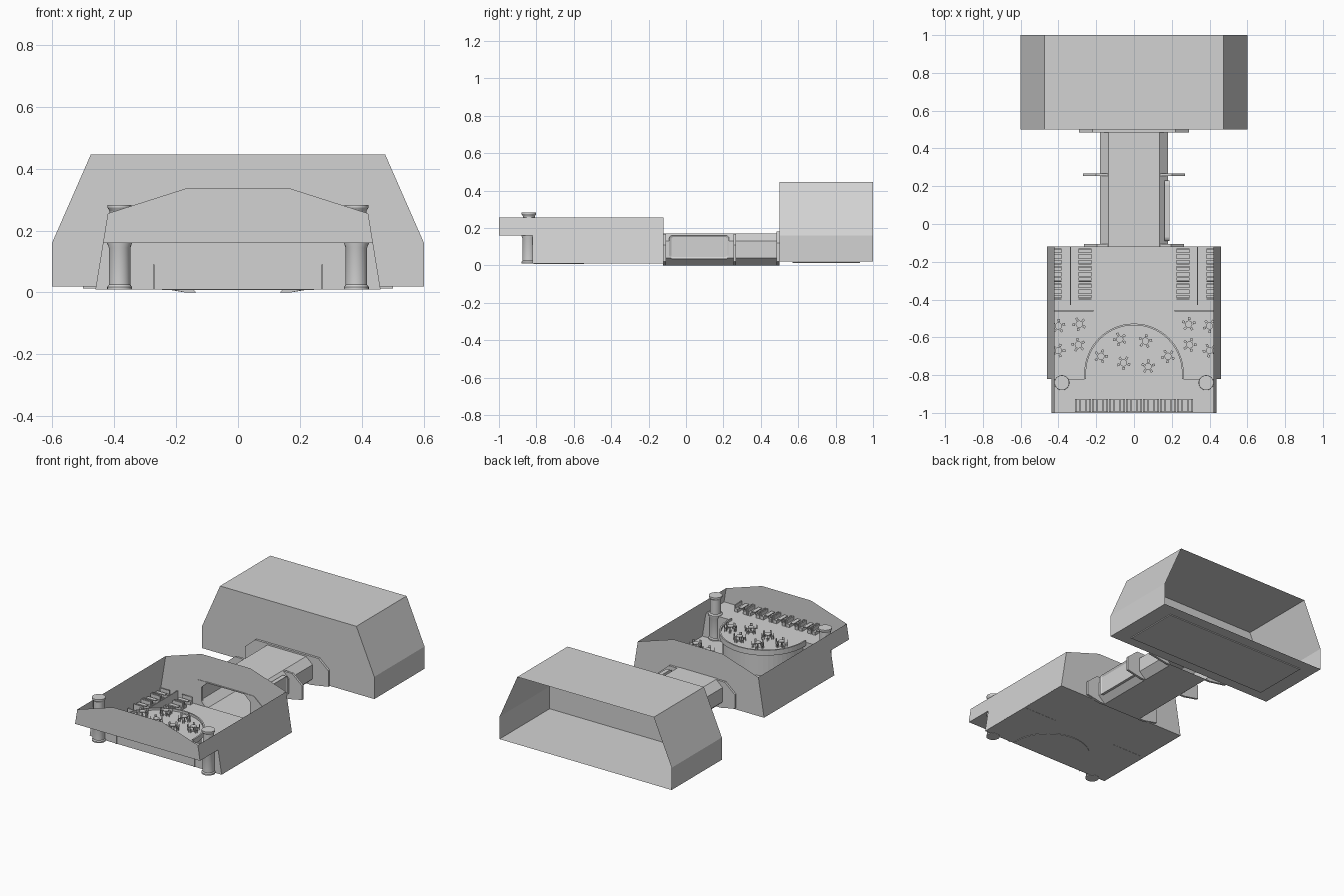
import bpy, bmesh, math
from mathutils import Matrix, Vector

if "Cube" in bpy.data.objects:
    bpy.data.objects.remove(bpy.data.objects["Cube"], do_unlink=True)

grey = bpy.data.materials.new("plain grey")
grey.use_nodes = True
COLOUR = (0.65, 0.65, 0.65, 1)
grey.diffuse_color = COLOUR
grey.node_tree.nodes["Principled BSDF"].inputs["Base Color"].default_value = COLOUR


def finish(name, bm, solid=True, smooth=False):
    if solid:
        bmesh.ops.recalc_face_normals(bm, faces=bm.faces)
    me = bpy.data.meshes.new(name)
    bm.to_mesh(me)
    bm.free()
    me.materials.append(grey)
    ob = bpy.data.objects.new(name, me)
    bpy.context.collection.objects.link(ob)
    if smooth:
        bpy.ops.object.select_all(action='DESELECT')
        ob.select_set(True)
        bpy.context.view_layer.objects.active = ob
        bpy.ops.object.shade_smooth_by_angle()
    return ob


def place(axis, u, v, t):
    return {'x': (t, u, v), 'y': (u, t, v), 'z': (u, v, t)}[axis]


def sheet(name, axis, pts, t):
    bm = bmesh.new()
    bm.faces.new([bm.verts.new(place(axis, u, v, t)) for u, v in pts])
    return finish(name, bm, solid=False)


def prism(name, axis, pts, a, b, caps="ab"):
    """Extrude a profile from a to b; caps picks which ends are closed."""
    bm = bmesh.new()
    ra, rb = ([bm.verts.new(place(axis, u, v, t)) for u, v in pts] for t in (a, b))
    for i in range(len(pts)):
        j = (i + 1) % len(pts)
        bm.faces.new((ra[i], ra[j], rb[j], rb[i]))
    if "a" in caps:
        bm.faces.new(ra)
    if "b" in caps:
        bm.faces.new(rb)
    return finish(name, bm)


def mirrored(half):
    """Close a right-hand half profile with its left-hand mirror."""
    return half + [(-u, v) for u, v in reversed(half)]


def box(bm, frame, centre, size):
    m = frame @ Matrix.Translation(centre) @ Matrix.Diagonal((*size, 1))
    bmesh.ops.create_cube(bm, size=1, matrix=m)


def lathe(name, x, y, profile, steps=24):
    bm = bmesh.new()
    vs = [bm.verts.new((x + r, y, z)) for r, z in profile]
    es = [bm.edges.new(p) for p in zip(vs, vs[1:])]
    bmesh.ops.spin(bm, geom=vs + es, cent=(x, y, 0), axis=(0, 0, 1),
                   angle=2 * math.pi, steps=steps, use_duplicate=False)
    bmesh.ops.remove_doubles(bm, verts=bm.verts, dist=1e-5)
    return finish(name, bm, smooth=True)


# Rear hall, open at the back
prism("rear_hall", 'y', mirrored([(.6, .02), (.6, .16), (.475, .445)]), .5, 1, "a")
prism("rear_hall_base_plate", 'z', mirrored([(.5, .57), (.5, .93)]), .013, .019)

# Connecting tunnel and its bulkhead collars
TUNNEL = [(.135, 0), (.18, .04), (.18, .13), (.135, .17)]
prism("tunnel", 'y', mirrored(TUNNEL), -.12, .5, "")


def collar(name, y, thick, w, top):
    outer = [(.17, 0), (w, .02), (w, top - .06), (w - .07, top)]
    arch = [(.135, 0), (.17, .04), (.17, .125), (.13, .163)]
    # one concave profile: over the outside, back along the inside
    o = mirrored(outer)
    i = mirrored(arch)
    prism(name, 'y', o + i[::-1], y - thick / 2, y + thick / 2)


collar("front_collar", -.115, .016, .265, .168)
collar("middle_collar", .26, .014, .27, .168)
collar("rear_collar", .492, .014, .29, .18)

# Rounded hatch on the left side of the tunnel
bm = bmesh.new()
box(bm, Matrix(), (.175, .07, .098), (.026, .32, .13))
edges = [e for e in bm.edges if abs((e.verts[0].co - e.verts[1].co).x) > .01]
bmesh.ops.bevel(bm, geom=edges, offset=.02, segments=4, affect='EDGES', profile=.5)
face = max(bm.faces, key=lambda f: f.calc_center_median().x)
bmesh.ops.inset_region(bm, faces=[face], thickness=.012)
bmesh.ops.translate(bm, verts=face.verts, vec=(-.007, 0, 0))
finish("side_hatch", bm)


# Front hall shell
def wall_x(z):
    return .46 - .163 * (z - .01)


GABLE = [(wall_x(.255), .255), (.17, .335)]
sheet("front_hall_floor", 'z', mirrored([(.46, -.82), (.46, -.12)]), .011)
sheet("front_gable", 'y', mirrored([(wall_x(.16), .16)] + GABLE), -1)
sheet("lower_front_wall", 'y', mirrored([(.46, .01), (wall_x(.16), .16)]), -.82)
sheet("rear_gable", 'y', mirrored([(.18, .01), (.46, .01)] + GABLE)[:4]
      + mirrored([(.18, .01), (.46, .01)] + GABLE)[4:]
      + [(-.18, .13), (-.135, .17), (.135, .17), (.18, .13)], -.12)
SIDE = [(-1, .16), (-.82, .16), (-.82, .01), (-.12, .01), (-.12, .255), (-1, .255)]
for side, s in (("left", 1), ("right", -1)):
    bm = bmesh.new()
    bm.faces.new([bm.verts.new((s * wall_x(z), y, z)) for y, z in SIDE])
    finish(side + "_side_wall", bm, solid=False)
    # thin upright strips on the lower front wall
    bm = bmesh.new()
    box(bm, Matrix(), (s * .272, -.823, .05), (.005, .006, .08))
    finish(side + "_front_strip", bm)


# Raised terrace with a round balcony
def arc(r, n=28):
    return [(r * math.cos(math.pi * i / n), -.79 + r * math.sin(math.pi * i / n))
            for i in range(n + 1)]


prism("terrace_deck", 'z', [(-.433, -1), (.433, -1), (.433, -.82), (.255, -.82)]
      + arc(.255) + [(-.255, -.82), (-.433, -.82)], .16, .165)
prism("balcony_drum", 'z', [(.245, -.815)] + arc(.245) + [(-.245, -.815)], .008, .159)
prism("balcony_rim", 'z', [(.263, -.82)] + arc(.263) + [(-.263, -.82), (-.254, -.82)]
      + arc(.254)[::-1] + [(.254, -.82)], .145, .178)

# Flared columns
for side, s in (("left", 1), ("right", -1)):
    lathe(side + "_column", s * .382, -.84,
          [(0, .01), (.04, .01), (.04, .018), (.035, .025), (.035, .145), (.04, .158),
           (.04, .168), (.032, .175), (.032, .262), (.039, .274), (.039, .283), (0, .283)])


# Dining booths: a table between two benches
def booth(bm, x, y, z, width, turn=0):
    f = Matrix.Translation((x, y, z)) @ Matrix.Rotation(turn, 4, 'Z')
    box(bm, f, (0, 0, .031), (width, .024, .005))
    box(bm, f, (0, 0, .015), (.008, .008, .03))
    for s in (1, -1):
        box(bm, f, (0, s * .027, .01), (width, .016, .02))
        box(bm, f, (0, s * .039, .021), (width, .007, .042))


for side, s in (("left", 1), ("right", -1)):
    bm = bmesh.new()
    for i in range(3):
        y = -.172 - .093 * i
        booth(bm, s * .26, y, .011, .07)
        booth(bm, s * .416, y, .011, .066)
    finish(side + "_booths", bm)
    bm = bmesh.new()
    box(bm, Matrix(), (s * .336, -.275, .036), (.006, .31, .05))
    box(bm, Matrix(), (s * .33, -.46, .03), (.23, .007, .04))
    finish(side + "_partitions", bm)
bm = bmesh.new()
for i in range(7):
    booth(bm, .09 * (i - 3), -.961, .165, .068, math.pi / 2)
finish("terrace_booths", bm)


# Round tables with five chairs
def table_set(bm, x, y, z, turn):
    base = Matrix.Translation((x, y, z)) @ Matrix.Rotation(turn, 4, 'Z')
    for r, h, zc in ((.019, .004, .03), (.003, .028, .014), (.009, .003, .0015)):
        bmesh.ops.create_cone(bm, cap_ends=True, segments=12, radius1=r, radius2=r,
                              depth=h, matrix=base @ Matrix.Translation((0, 0, zc)))
    for i in range(5):
        f = base @ Matrix.Rotation(i * math.tau / 5, 4, 'Z')
        box(bm, f, (.029, 0, .018), (.013, .013, .003))
        box(bm, f, (.0355, 0, .028), (.002, .013, .02))
        for u in (.024, .034):
            for v in (-.005, .005):
                box(bm, f, (u, v, .009), (.002, .002, .018))


LOWER = [(.4, -.54), (.29, -.53), (.4, -.67), (.295, -.64)]
bm = bmesh.new()
for n, (x, y) in enumerate(LOWER):
    for s in (1, -1):
        table_set(bm, s * x, y, .011, .5 * n + s)
finish("lower_tables", bm)
UPPER = [(-.175, -.7), (-.075, -.61), (.06, -.62), (.18, -.7), (.075, -.755), (-.055, -.735)]
bm = bmesh.new()
for n, (x, y) in enumerate(UPPER):
    table_set(bm, x, y, .165, .7 * n)
finish("balcony_tables", bm)
